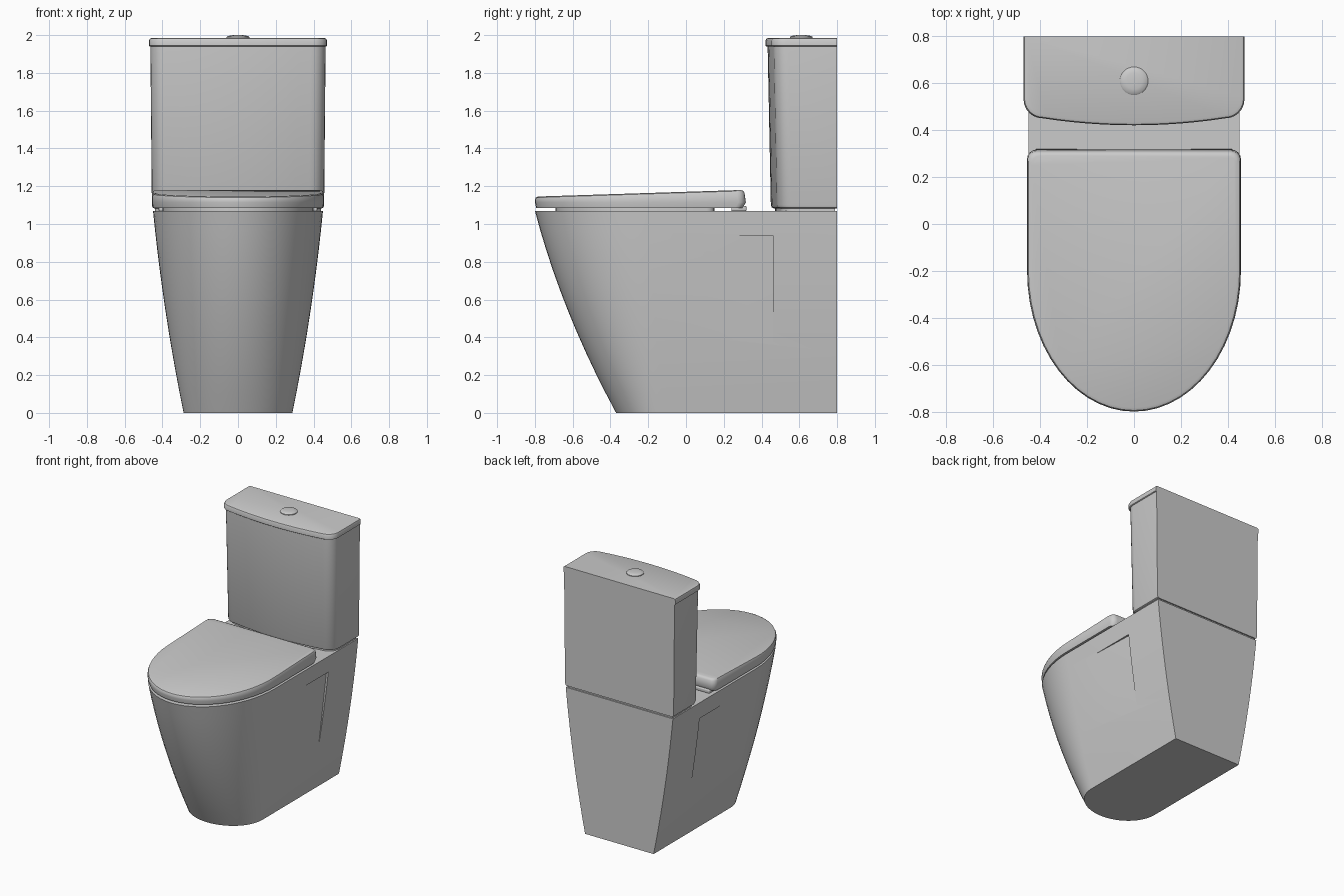
import bpy, bmesh, math
from mathutils import Vector

if "Cube" in bpy.data.objects:
    bpy.data.objects.remove(bpy.data.objects["Cube"], do_unlink=True)

ceramic = bpy.data.materials.new("grey ceramic")
ceramic.use_nodes = True
COLOR = (0.6, 0.6, 0.6, 1)
ceramic.diffuse_color = COLOR
ceramic.node_tree.nodes["Principled BSDF"].inputs["Base Color"].default_value = COLOR


def mirrored(half):
    """Close a half outline (x >= 0, back to front) across x = 0."""
    return half + [(-x, y) for x, y in reversed(half) if x > 1e-5]


def rounded_front(width, back, start, front, corner=0.0, steps=14):
    """Straight sides with an elliptical nose and optional rounded back corners."""
    half = []
    if corner:
        for i in range(5):
            a = math.pi / 2 * (1 - i / 4)
            half.append((width - corner + corner * math.cos(a), back - corner + corner * math.sin(a)))
    else:
        half.append((width, back))
    for i in range(steps + 1):
        a = math.pi / 2 * i / steps
        half.append((width * math.cos(a), start - (start - front) * math.sin(a)))
    return mirrored(half)


def tank_outline(width, front, back=0.8):
    """Square back, rounded front corners and a gently bowed front."""
    half = [(width, back)]
    for i in range(7):
        a = math.pi / 2 * i / 6
        half.append((width - 0.08 * (1 - math.cos(a)), front + 0.11 - 0.08 * math.sin(a)))
    edge = width - 0.08
    for i in range(1, 7):
        x = edge * (1 - i / 6)
        half.append((x, front + 0.03 * (x / edge) ** 2))
    return mirrored(half)


def apply_modifier(obj, mod):
    bpy.context.view_layer.objects.active = obj
    bpy.ops.object.modifier_apply(modifier=mod.name)


def finish(obj, bevel=0.0, angle=38):
    bpy.ops.object.select_all(action='DESELECT')
    obj.select_set(True)
    bpy.context.view_layer.objects.active = obj
    if bevel:
        mod = obj.modifiers.new("Soft edges", 'BEVEL')
        mod.width, mod.segments = bevel, 3
        mod.limit_method, mod.angle_limit = 'ANGLE', math.radians(45)
        apply_modifier(obj, mod)
    bpy.ops.object.shade_smooth_by_angle(angle=math.radians(angle))


def loft(name, rings):
    """Skin a stack of rings of 3D points and cap both ends."""
    bm = bmesh.new()
    rows = [[bm.verts.new(p) for p in ring] for ring in rings]
    for low, high in zip(rows, rows[1:]):
        for i in range(len(low)):
            j = (i + 1) % len(low)
            bm.faces.new((low[i], low[j], high[j], high[i]))
    bm.faces.new(rows[0])
    bm.faces.new(rows[-1])
    bmesh.ops.recalc_face_normals(bm, faces=bm.faces)
    mesh = bpy.data.meshes.new(name)
    bm.to_mesh(mesh)
    bm.free()
    mesh.materials.append(ceramic)
    obj = bpy.data.objects.new(name, mesh)
    bpy.context.collection.objects.link(obj)
    return obj


def at(outline, z):
    return [(x, y, z) for x, y in outline]


def box(name, x0, x1, y0, y1, z0, z1):
    base = [(x0, y0), (x1, y0), (x1, y1), (x0, y1)]
    return loft(name, [at(base, z0), at(base, z1)])


# Pedestal: flares upward and forward
TOP = 1.07


def flare(z):
    t = z / TOP
    return 1.35 * t - 0.35 * t * t


def half_width(z):
    return 0.288 + 0.162 * flare(z)


rings = []
for i in range(11):
    z = TOP * i / 10
    f = flare(z)
    rings.append(at(rounded_front(half_width(z), 0.8, -0.12 - 0.08 * f, -0.37 - 0.43 * f), z))
pedestal = loft("pedestal", rings)

# Shallow side recesses that fade out forward and downward
for side in (1, -1):
    a = Vector((half_width(0.94) - 0.015, 0.46, 0.94))
    b = Vector((half_width(0.94), 0.08, 0.94))
    c = Vector((half_width(0.36), 0.46, 0.36))
    plane = [a, b, b + c - a, c]
    inner = [(side * p.x, p.y, p.z) for p in plane]
    outer = [(side * (p.x + 0.3), p.y, p.z) for p in plane]
    cutter = loft("recess_cutter", [inner, outer])
    cutter.hide_render = True
    cut = pedestal.modifiers.new("Recess", 'BOOLEAN')
    cut.object, cut.solver = cutter, 'EXACT'
    apply_modifier(pedestal, cut)
    bpy.data.objects.remove(cutter, do_unlink=True)
finish(pedestal, angle=30)

# Seat pad between rim and lid
seat = loft("seat_pad", [at(rounded_front(0.40, 0.15, -0.2, -0.69, 0.04), z) for z in (1.068, 1.1)])
finish(seat)


# Lid: top rises towards the back, back edge is rounded
def lid_top(outline, drop=0.0):
    return [(x, y, 1.145 + 0.032 * (y + 0.8) - drop) for x, y in outline]


lid = loft("lid", [
    at(rounded_front(0.45, 0.30, -0.2, -0.793, 0.04), 1.085),
    at(rounded_front(0.456, 0.317, -0.2, -0.8, 0.04), 1.115),
    lid_top(rounded_front(0.455, 0.31, -0.2, -0.8, 0.04), 0.016),
    lid_top(rounded_front(0.450, 0.303, -0.2, -0.795, 0.04), 0.005),
    lid_top(rounded_front(0.438, 0.292, -0.2, -0.783, 0.04)),
])
finish(lid)

# Hinges
for side, label in ((1, "left"), (-1, "right")):
    x0, x1 = sorted((side * 0.24, side * 0.42))
    finish(box(label + "_hinge", x0, x1, 0.24, 0.32, 1.068, 1.095), 0.006)

# Tank with a narrow foot under it
foot = loft("tank_foot", [at(tank_outline(0.44, 0.47, 0.79), z) for z in (1.068, 1.1)])
finish(foot)
tank = loft("tank", [
    at(tank_outline(0.443, 0.463), 1.083),
    at(tank_outline(0.452, 0.454), 1.088),
    at(tank_outline(0.456, 0.449), 1.1),
    at(tank_outline(0.464, 0.432), 1.945),
])
finish(tank)

# Tank lid
tank_lid = loft("tank_lid", [
    at(tank_outline(0.466, 0.426), 1.94),
    at(tank_outline(0.471, 0.421), 1.944),
    at(tank_outline(0.471, 0.421), 1.97),
    at(tank_outline(0.467, 0.425), 1.981),
    at(tank_outline(0.458, 0.434), 1.985),
])
finish(tank_lid)


# Flush button: low dome on a collar
def circle(radius, z, sides=32):
    return [(radius * math.cos(2 * math.pi * i / sides),
             0.61 + radius * math.sin(2 * math.pi * i / sides), z) for i in range(sides)]


button = loft("flush_button", [circle(0.06, 1.98), circle(0.06, 1.99), circle(0.054, 1.995),
                               circle(0.035, 1.999), circle(0.012, 2.0)])
finish(button)
